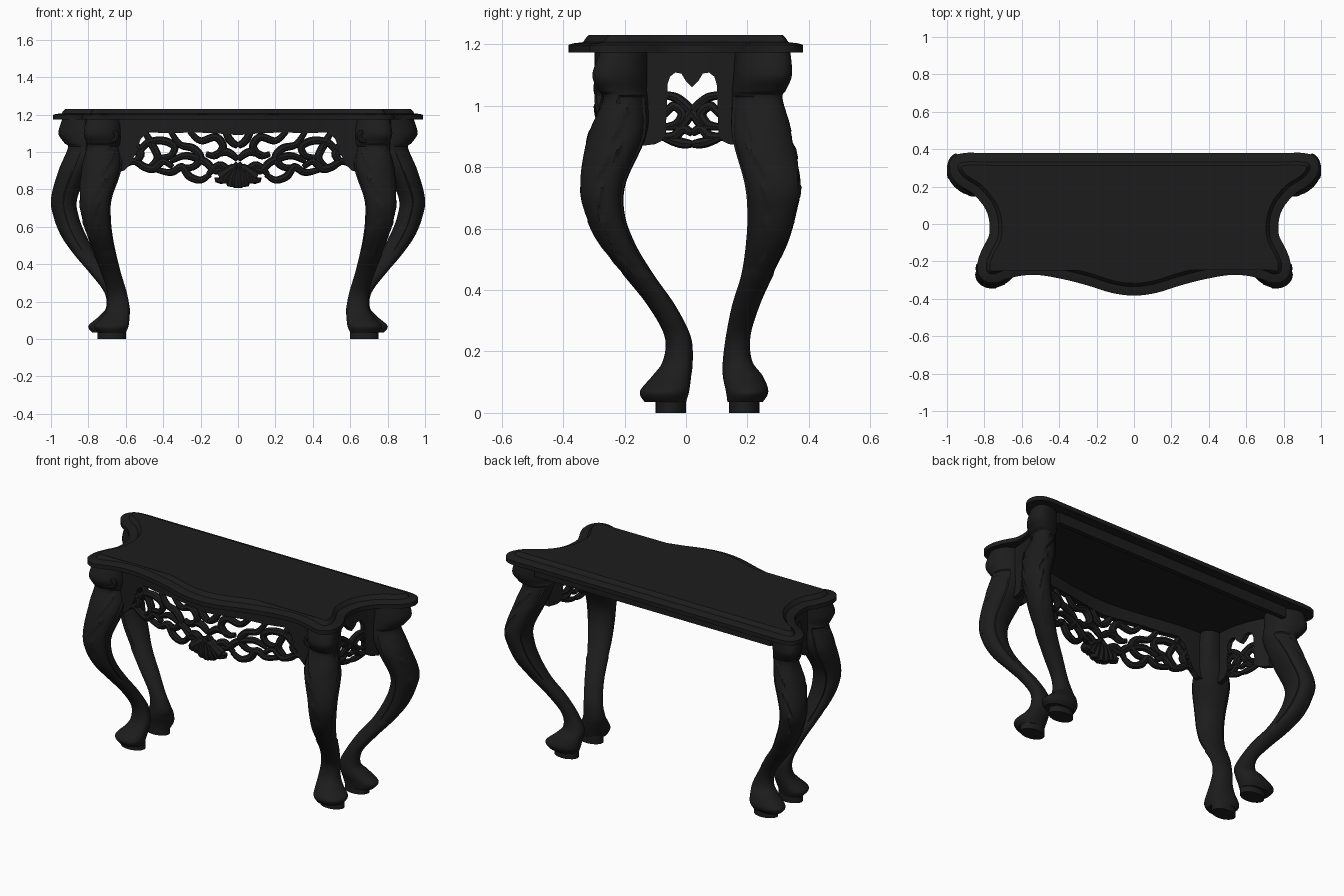
import bpy, bmesh, math
from mathutils import Vector

if "Cube" in bpy.data.objects:
    bpy.data.objects.remove(bpy.data.objects["Cube"])

wood = bpy.data.materials.new("dark_wood")
wood.diffuse_color = (0.012, 0.012, 0.012, 1)
wood.use_nodes = True
wood.node_tree.nodes["Principled BSDF"].inputs["Base Color"].default_value = wood.diffuse_color


def smooth_path(pts, steps, closed=False):
    """Catmull-Rom interpolation through tuples of any length."""
    n, out = len(pts), []
    get = (lambda i: pts[i % n]) if closed else (lambda i: pts[max(0, min(n - 1, i))])
    for i in range(n if closed else n - 1):
        a, b, c, d = (get(i + k) for k in (-1, 0, 1, 2))
        for s in range(steps):
            t = s / steps
            out.append(tuple(0.5 * (2 * q + (r - p) * t + (2 * p - 5 * q + 4 * r - w) * t * t
                                    + (3 * q - p - 3 * r + w) * t ** 3)
                             for p, q, r, w in zip(a, b, c, d)))
    return out if closed else out + [tuple(pts[-1])]


def finish(ob, angle=40):
    if not ob.data.materials:
        ob.data.materials.append(wood)
    bpy.ops.object.select_all(action='DESELECT')
    ob.select_set(True)
    bpy.context.view_layer.objects.active = ob
    bpy.ops.object.shade_smooth_by_angle(angle=math.radians(angle))
    return ob


def loft(name, rings, angle=40):
    """Skin closed rings and cap both ends."""
    bm = bmesh.new()
    vs = [[bm.verts.new(p) for p in r] for r in rings]
    n = len(rings[0])
    for a, b in zip(vs, vs[1:]):
        for i in range(n):
            bm.faces.new((a[i], a[(i + 1) % n], b[(i + 1) % n], b[i]))
    bm.faces.new(vs[0])
    bm.faces.new(vs[-1])
    bmesh.ops.recalc_face_normals(bm, faces=bm.faces)
    me = bpy.data.meshes.new(name)
    bm.to_mesh(me)
    bm.free()
    ob = bpy.data.objects.new(name, me)
    bpy.context.collection.objects.link(ob)
    return finish(ob, angle)


def strokes(name, lines, place, r, offset=0):
    """Carved scrollwork: tapered round strands laid on a curved sheet."""
    cu = bpy.data.curves.new(name, 'CURVE')
    cu.dimensions = '3D'
    cu.bevel_depth, cu.bevel_resolution, cu.use_fill_caps = r, 2, True
    for line in lines:
        pts = smooth_path(line, 6)
        sp = cu.splines.new('POLY')
        sp.points.add(len(pts) - 1)
        for i, (p, (u, z)) in enumerate(zip(sp.points, pts)):
            p.co = (*place(u, z, offset), 1)
            p.radius = 0.75 + 0.4 * math.sin(math.pi * i / (len(pts) - 1))
    ob = bpy.data.objects.new(name, cu)
    bpy.context.collection.objects.link(ob)
    bpy.ops.object.select_all(action='DESELECT')
    ob.select_set(True)
    bpy.context.view_layer.objects.active = ob
    bpy.ops.object.convert(target='MESH')
    finish(bpy.context.view_layer.objects.active)


def plate(name, sections, place, top=1.175, half=0.014):
    """Solid sheet following a curved plan; sections are (u, lower z)."""
    loft(name, [[place(u, z, -half), place(u, z, half), place(u, top, half), place(u, top, -half)]
                for u, z in sections], 30)


# Table top: scalloped outline with a stepped moulded edge
half = [(0, -.383), (.12, -.368), (.25, -.328), (.37, -.297), (.5, -.274), (.6, -.276), (.68, -.295),
        (.74, -.315), (.79, -.31), (.83, -.27), (.835, -.20), (.81, -.13), (.775, -.06), (.775, .02),
        (.80, .09), (.86, .16), (.93, .205), (.975, .255), (.99, .31), (.965, .36), (.9, .38),
        (.75, .38), (0, .38)]
outline = smooth_path(half + [(-x, y) for x, y in half[-2:0:-1]], 5, True)


def inset_ring(d, z):
    ring, n = [], len(outline)
    for i, p in enumerate(outline):
        t = (Vector(outline[(i + 1) % n]) - Vector(outline[i - 1])).normalized()
        ring.append((p[0] - t.y * d, p[1] + t.x * d, z))
    return ring


loft("table_top", [inset_ring(d, z) for d, z in
                   [(0, 1.173), (0, 1.198), (.015, 1.203), (.048, 1.207),
                    (.055, 1.218), (.066, 1.23)]], 35)

# Cabriole legs: rows of z, x range, y range
front_rows = [(1.175, .625, .81, -.28, -.12), (1.10, .62, .825, -.305, -.12), (1.05, .62, .81, -.285, -.12),
              (1.02, .62, .81, -.27, -.12), (.90, .625, .84, -.32, -.13), (.75, .675, .85, -.345, -.195),
              (.65, .68, .84, -.33, -.2), (.55, .67, .81, -.285, -.165), (.45, .65, .77, -.205, -.105),
              (.35, .625, .73, -.125, -.035), (.25, .595, .70, -.07, .015), (.17, .58, .70, -.075, .022),
              (.12, .58, .725, -.11, .017), (.07, .585, .77, -.15, .01), (.035, .60, .75, -.135, 0)]
back_rows = [(1.175, .76, .94, .16, .34), (1.10, .76, .96, .155, .345), (1.05, .76, .93, .15, .325),
             (1.02, .76, .91, .15, .315), (.90, .80, .96, .15, .35), (.75, .86, 1.0, .19, .38),
             (.65, .85, .985, .2, .365), (.55, .81, .945, .195, .335), (.45, .755, .875, .18, .285),
             (.35, .68, .79, .15, .24), (.25, .62, .715, .13, .21), (.17, .58, .705, .12, .215),
             (.12, .58, .745, .12, .25), (.07, .585, .80, .13, .268), (.035, .60, .78, .135, .25)]


def leg(name, rows, facing, top_skew, low_skew, side, n=72):
    rings = []
    for z, x0, x1, y0, y1 in smooth_path(rows, 7):
        # raised leaf on the outer face, with a serrated border
        leaf = 0
        if .45 < z < 1.03:
            leaf = (.45 + 1.1 * (z - .45)) * (.75 + .5 * ((z * 8) % 1))
        mix = max(0, min(1, (z - .9) / .15))
        skew = top_skew * mix + low_skew * (1 - mix)
        ring = []
        for i in range(n):
            t = 2 * math.pi * i / n
            diff = abs((t - facing + math.pi) % (2 * math.pi) - math.pi)
            f = .93 if .45 < z < 1.03 and leaf < diff < 2 else 1
            # skewed section: the shoulder's long diagonal points outwards
            c, s = (math.copysign(abs(v) ** .9, v) for v in (math.cos(t), math.sin(t + skew)))
            ring.append((side * ((x0 + x1) / 2 + f * c * (x1 - x0) / 2),
                         (y0 + y1) / 2 + f * s * (y1 - y0) / 2, z))
        rings.append(ring)
    loft(name, rings, 24)


def foot_block(name, x, y):
    loft(name, [[(x + rx * math.cos(k * math.pi / 10), y + .05 * math.sin(k * math.pi / 10), z)
                 for k in range(20)] for rx, z in ((.075, 0), (.075, .05))])


def side_place(side):
    return lambda u, z, d: (side * (.72 + (u + .13) ** 2 + d), u, z)


def front_place(u, z, d):
    return (u, -.205 - .075 * math.cos(u / .64 * math.pi / 2) ** 2 + d, z)


def both(lines, centre):
    return lines + [[(2 * centre - u, z) for u, z in ln] for ln in lines]


# Side apron: stiles, heart-shaped opening and lower scrolls
side_half = [(-.14, .87), (-.10, .875), (-.08, .885), (-.066, .91), (-.06, 1.07), (-.052, 1.095),
             (-.035, 1.108), (-.015, 1.105), (.0, 1.08), (.02, 1.06)]
side_sections = side_half + [(.04 - u, z) for u, z in side_half[-2::-1]]
side_lines = both([[(-.08, 1.035), (-.03, 1.025), (.02, .98), (.05, .94), (.09, .93)],
                   [(-.07, .97), (-.04, 1.0), (-.01, .975), (-.03, .94), (-.07, .93)],
                   [(-.09, .90), (-.04, .90), (-.01, .925), (.02, .91)],
                   [(-.07, .895), (-.02, .88), (.02, .875)]], .02)

for side, tag in ((1, "right"), (-1, "left")):
    leg("front_leg_" + tag, front_rows, -.95, -.3, .12, side)
    leg("back_leg_" + tag, back_rows, .45, .4, 0, side)
    foot_block("front_foot_" + tag, side * .675, -.05)
    foot_block("back_foot_" + tag, side * .675, .19)
    plate("side_apron_" + tag, side_sections, side_place(side))
    strokes("side_scrolls_" + tag, side_lines, side_place(side), .015)
    # Volute beside each front shoulder
    spiral = [(side * (.67 + (.006 + .004 * k) * math.cos(k * .8)),
               1.09 + (.006 + .004 * k) * math.sin(k * .8)) for k in range(10)]
    strokes("shoulder_volute_" + tag, [spiral], lambda u, z, d: (u, -.268, z), .012)

# Front apron: rail with leafy ends
end = [(.65, .89), (.61, .90), (.575, .935), (.545, 1.0), (.52, 1.07), (.48, 1.105), (.36, 1.10),
       (.24, 1.105), (.12, 1.10), (.06, 1.095)]
plate("front_rail", [(-u, z) for u, z in end] + [(0, 1.09)] + end[::-1], front_place, half=.018)

# Front apron: pierced scrollwork
scrolls = [[(.64, .91), (.56, .95), (.50, .92), (.45, .91), (.40, .95), (.35, .92)],
           [(.45, .91), (.36, .89), (.30, .92), (.26, .87), (.20, .85), (.15, .88)],
           [(.62, 1.02), (.54, 1.0), (.48, 1.05), (.40, 1.06), (.34, 1.03), (.36, .98), (.42, .97)],
           [(.50, 1.11), (.46, 1.04), (.43, .97), (.47, .92)],
           [(.56, 1.06), (.52, .99), (.55, .95)],
           [(.36, 1.11), (.31, 1.04), (.24, 1.02), (.2, .97), (.24, .92), (.30, .92)],
           [(.26, 1.11), (.2, 1.06), (.12, 1.08), (.08, 1.03), (.12, .98), (.17, .99)],
           [(.36, .95), (.28, .98), (.18, .95), (.12, .90), (.06, .92)],
           [(.14, .98), (.06, 1.0), (0, .96)],
           [(.07, 1.11), (.04, 1.06), (0, 1.03)],
           [(.16, .88), (.1, .93), (.04, .9), (0, .94)]]
strokes("front_scrolls", both(scrolls, 0), front_place, .019)

# Central shell pendant
shell = [[(.006 * k, .92), (.03 * k, .865), (.033 * k, .808 + .006 * k * k)] for k in range(-3, 4)]
strokes("shell_pendant", shell, front_place, .03, -.012)

# Back rail between the back legs
plate("back_rail", [(-.8, 1.11), (.8, 1.11)], lambda u, z, d: (u, .31 + d, z))
